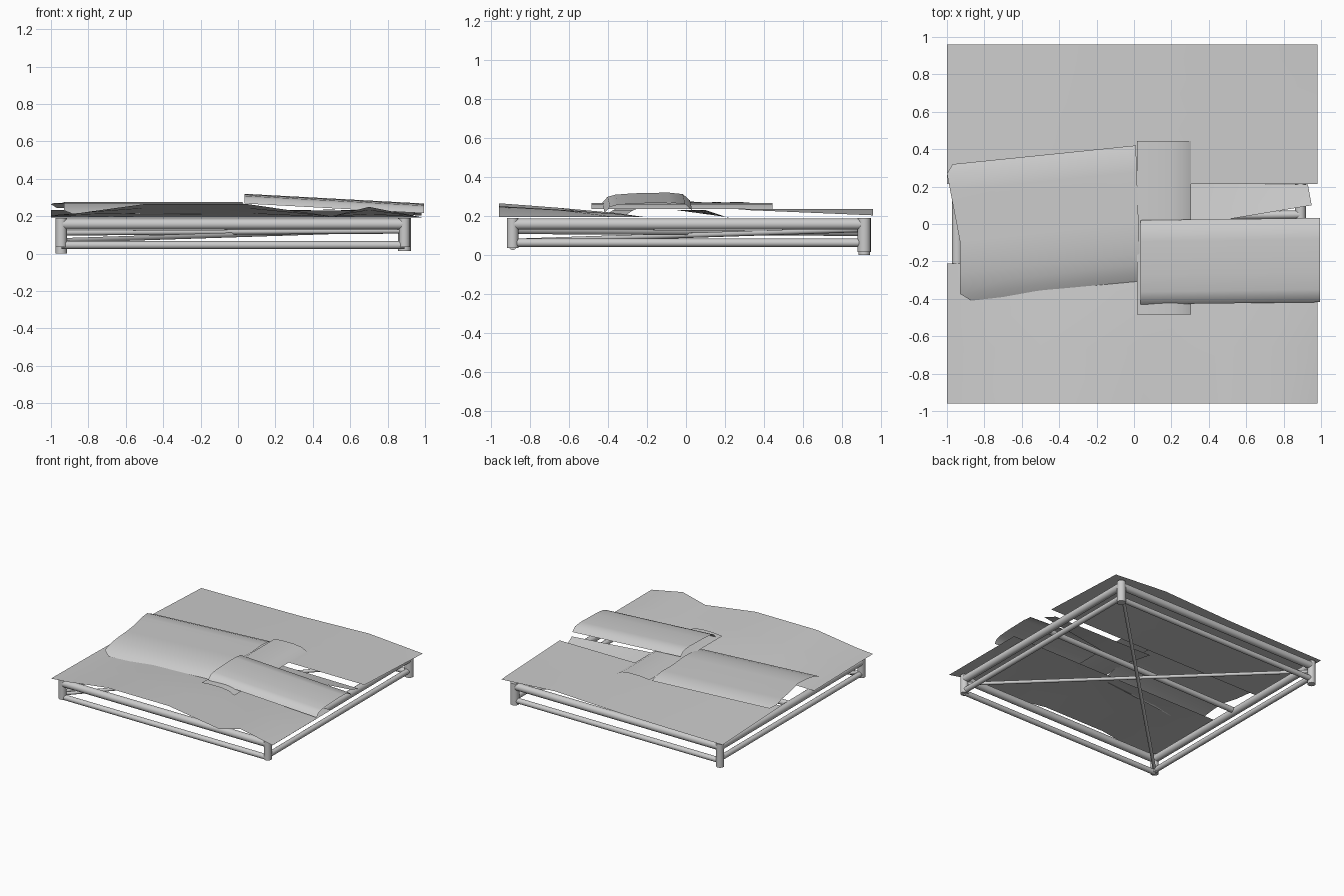
import bpy, bmesh
from mathutils import Vector

cube = bpy.data.objects.get("Cube")
if cube:
    bpy.data.objects.remove(cube, do_unlink=True)

grey = bpy.data.materials.new("plain_grey")
grey.use_nodes = True
GREY = (0.6, 0.6, 0.6, 1)
grey.diffuse_color = GREY
grey.node_tree.nodes["Principled BSDF"].inputs["Base Color"].default_value = GREY


def finish(name, bm):
    mesh = bpy.data.meshes.new(name)
    bm.to_mesh(mesh)
    bm.free()
    mesh.materials.append(grey)
    obj = bpy.data.objects.new(name, mesh)
    bpy.context.collection.objects.link(obj)
    bpy.ops.object.select_all(action='DESELECT')
    obj.select_set(True)
    bpy.context.view_layer.objects.active = obj
    bpy.ops.object.shade_smooth_by_angle(angle=0.8)


def pipe(name, a, b, radius):
    a, b = Vector(a), Vector(b)
    bm = bmesh.new()
    bmesh.ops.create_cone(bm, cap_ends=True, segments=16, radius1=radius,
                          radius2=radius, depth=(b - a).length)
    bmesh.ops.rotate(bm, verts=bm.verts,
                     matrix=(b - a).to_track_quat('Z', 'Y').to_matrix())
    bmesh.ops.translate(bm, verts=bm.verts, vec=(a + b) / 2)
    finish(name, bm)


def lerp(pts, t):
    """Value at t on a line through (t, value) points."""
    if t <= pts[0][0]:
        return pts[0][1]
    for (a, p), (b, q) in zip(pts, pts[1:]):
        if t <= b:
            return p + (q - p) * (t - a) / (b - a)
    return pts[-1][1]


def sheet(name, us, vs, place):
    """Bent sheet: place(u, v) gives the position of each grid point."""
    bm = bmesh.new()
    grid = [[bm.verts.new(place(u, v)) for v in vs] for u in us]
    for r, s in zip(grid, grid[1:]):
        for i in range(len(vs) - 1):
            bm.faces.new((r[i], s[i], s[i + 1], r[i + 1]))
    finish(name, bm)


def steps(n):
    return [i / n for i in range(n + 1)]


def keys(pts):
    return [p[0] for p in pts]


# Pole frame: corner posts, upper and lower rails
LEFT, RIGHT, FRONT, BACK = -0.945, 0.89, -0.89, 0.915
corners = [(LEFT, FRONT), (RIGHT, FRONT), (RIGHT, BACK), (LEFT, BACK)]
feet = [0.035, 0.035, 0.015, 0.0]
widths = [0.03, 0.03, 0.034, 0.03]
sides = ["front", "right", "back", "left"]
for i, side in enumerate(sides):
    (x, y), (x2, y2) = corners[i], corners[(i + 1) % 4]
    pipe(side + "_post", (x, y, feet[i]), (x, y, 0.19), widths[i])
    pipe(side + "_upper_rail", (x, y, 0.158), (x2, y2, 0.158), 0.029)
    low = 0.046 if i % 2 == 0 else 0.062
    pipe(side + "_lower_rail", (x, y, low), (x2, y2, low), 0.021)

# Ridge pole and crossed braces
pipe("ridge_pole", (LEFT, 0.03, 0.165), (RIGHT, 0.05, 0.165), 0.022)
pipe("brace_a", (LEFT, FRONT, 0.07), (RIGHT, BACK, 0.13), 0.013)
pipe("brace_b", (RIGHT, FRONT, 0.12), (LEFT, BACK, 0.11), 0.013)

# Front sheet: wavy front edge, straight back edge
wave = [(-1, 0.205), (-0.85, 0.217), (-0.5, 0.265), (0.05, 0.265),
        (0.5, 0.2), (0.7, 0.25), (0.98, 0.195)]
fade = [(0, 1), (0.4, 0.68), (0.8, 0.3), (1, 0)]


def place_front(u, v):
    w = lerp(fade, v)
    return u, -0.96 + 0.75 * v, lerp(wave, u) * w + 0.194 * (1 - w)


sheet("front_sheet", keys(wave), keys(fade), place_front)

# Back sheet: straight front edge, gently wavy back edge
swell = [(-1, 0.203), (-0.5, 0.208), (-0.1, 0.214), (0.5, 0.236), (0.98, 0.203)]
sheet("back_sheet", keys(swell), steps(4),
      lambda u, v: (u, 0.215 + 0.745 * v, 0.234 * (1 - v) + lerp(swell, u) * v))

# Large tilted cover on the left, with clipped outer corners
left_edge = [(0, -0.87), (0.05, -0.93), (0.43, -0.93), (0.93, -1), (1, -0.97)]
cover = [(0, 0.208), (0.05, 0.23), (0.12, 0.248), (0.2, 0.261), (0.3, 0.27),
         (0.43, 0.275), (0.62, 0.266), (0.8, 0.272), (0.93, 0.264), (1, 0.245)]


def place_cover(u, v):
    x = lerp(left_edge, v) * (1 - u) + (0.035 - 0.025 * v) * u
    y = (-0.41 + 0.73 * v) * (1 - u) + (-0.305 + 0.725 * v) * u
    return x, y, lerp(cover, v)


sheet("left_cover", steps(4), keys(cover), place_cover)

# Raised cover on the right, sloping down to its outer end
hood = [(0, -0.052), (0.06, -0.022), (0.15, -0.011), (0.35, -0.004),
        (0.75, 0), (0.92, -0.008), (1, -0.04)]
sheet("right_cover", steps(4), keys(hood),
      lambda u, v: (0.035 + 0.96 * u, -0.43 + 0.45 * v + 0.012 * u,
                    0.32 - 0.052 * u + lerp(hood, v)))

# Narrow strip lying across the middle
strip = [(0, 0.26), (0.25, 0.267), (0.6, 0.267), (0.85, 0.258), (1, 0.235)]
sheet("middle_strip", keys(strip), steps(4),
      lambda u, v: (0.015 + 0.29 * u, -0.485 + 0.93 * v, lerp(strip, u)))

# Low skewed patch under the right gap, sloping down to the back
sheet("low_patch", steps(3), steps(3),
      lambda u, v: (0.05 + 0.9 * u - 0.02 * v,
                    -0.05 + 0.15 * u + (0.27 - 0.16 * u) * v, 0.23 - 0.037 * v))
